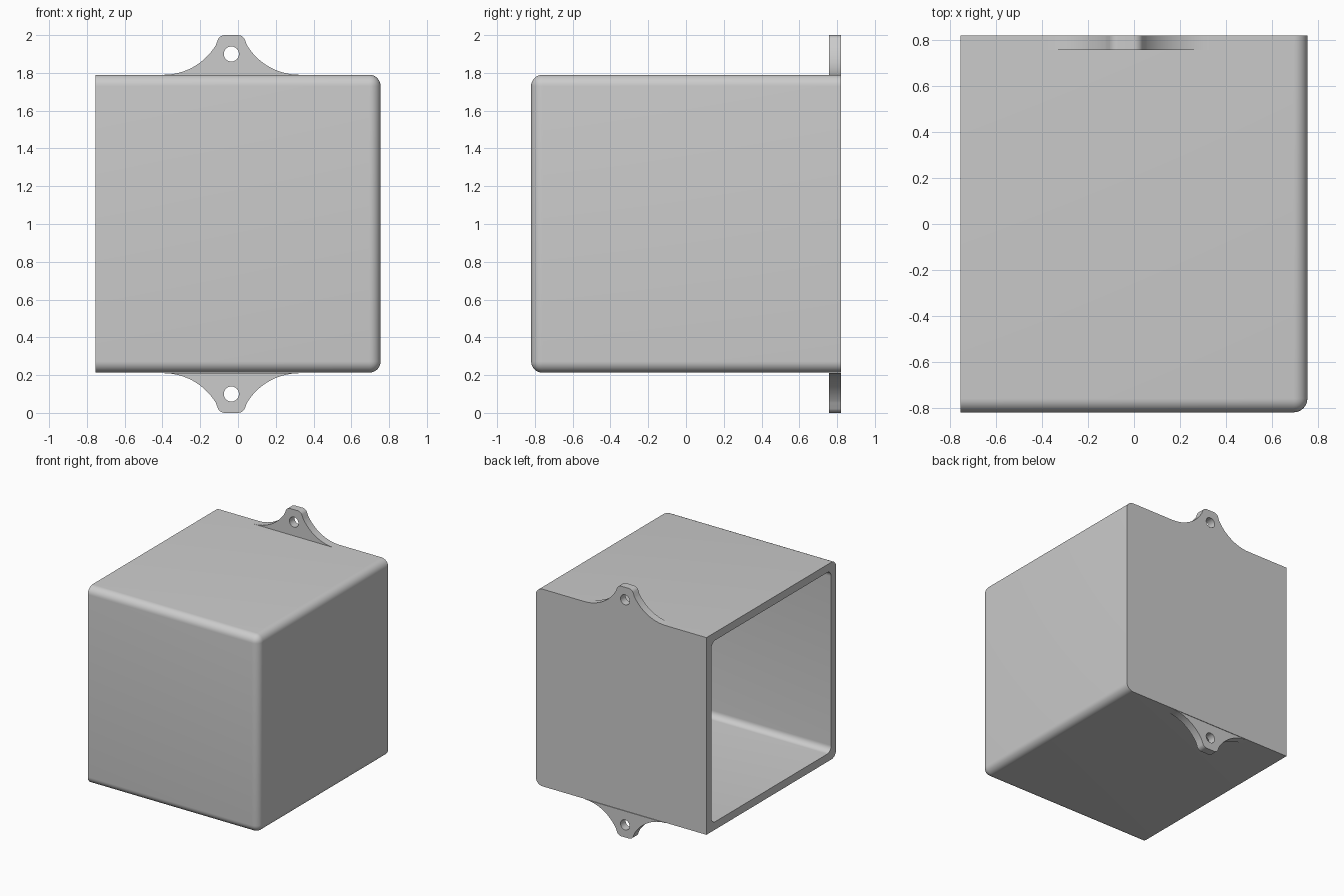
import bpy, bmesh
from math import sin, cos, pi, radians
from mathutils import Vector

if "Cube" in bpy.data.objects:
    bpy.data.objects.remove(bpy.data.objects["Cube"])

grey = bpy.data.materials.new("plain grey")
grey.use_nodes = True
GREY = (0.6, 0.6, 0.6, 1)
grey.diffuse_color = GREY
grey.node_tree.nodes["Principled BSDF"].inputs["Base Color"].default_value = GREY

HALF_X, HALF_Y = 0.755, 0.82
BOTTOM, TOP = 0.213, 1.79
WALL = 0.063
CENTRE_X = -0.035


def activate(obj):
    bpy.ops.object.select_all(action="DESELECT")
    obj.select_set(True)
    bpy.context.view_layer.objects.active = obj


def rounded_box(name, low, high, radius, is_round):
    """Box between two corners; edges chosen by is_round(midpoint) are filleted."""
    low, high = Vector(low), Vector(high)
    bm = bmesh.new()
    bmesh.ops.create_cube(bm, size=1)
    edges = [e for e in bm.edges if is_round((e.verts[0].co + e.verts[1].co) / 2)]
    for v in bm.verts:
        v.co = (low + high) / 2 + v.co * (high - low)
    bmesh.ops.bevel(bm, geom=edges, offset=radius, segments=8, profile=0.5,
                    affect="EDGES", clamp_overlap=True)
    mesh = bpy.data.meshes.new(name)
    bm.to_mesh(mesh)
    bm.free()
    mesh.materials.append(grey)
    obj = bpy.data.objects.new(name, mesh)
    bpy.context.collection.objects.link(obj)
    return obj


# Housing: back and open side keep sharp rims, all other edges are rounded
housing = rounded_box("housing", (-HALF_X, -HALF_Y, BOTTOM), (HALF_X, HALF_Y, TOP),
                      0.06, lambda m: m.x > -0.4 and m.y < 0.4)

# Cavity open towards -x
cavity = rounded_box("cavity_cutter", (-1, WALL - HALF_Y, BOTTOM + WALL),
                     (HALF_X - WALL, HALF_Y - WALL, TOP - WALL),
                     0.05, lambda m: True)
cavity.hide_render = True
cut = housing.modifiers.new("hollow", "BOOLEAN")
cut.operation = "DIFFERENCE"
cut.solver = "EXACT"
cut.object = cavity
activate(housing)
bpy.ops.object.modifier_apply(modifier=cut.name)
bpy.data.objects.remove(cavity)
bpy.ops.object.shade_smooth_by_angle(angle=radians(30))


def arc(cx, cy, r, start, end, steps):
    return [(cx + r * cos(start + (end - start) * i / steps),
             cy + r * sin(start + (end - start) * i / steps)) for i in range(steps + 1)]


def mounting_ear(name, base, direction):
    """Flared tab with a screw hole, growing up (+1) or down (-1) from base."""
    height, flare, tip, lean = 0.21, 0.324, 0.042, radians(59)
    # Concave flare, then small convex corner, mirrored to the other side
    side = arc(0.36, flare, flare, -pi / 2, -pi / 2 - lean, 20)
    side += arc(0.034, height - tip, tip, pi / 2 - lean, pi / 2, 8)
    outline = side + [(-x, y) for x, y in reversed(side)]
    hole = arc(0, 0.11, 0.04, 0, 2 * pi, 32)[:-1]

    curve = bpy.data.curves.new(name, "CURVE")
    curve.dimensions = "2D"
    curve.fill_mode = "BOTH"
    curve.extrude = WALL / 2
    for points in (outline, hole):
        spline = curve.splines.new("POLY")
        spline.points.add(len(points) - 1)
        spline.use_cyclic_u = True
        for p, (x, y) in zip(spline.points, points):
            p.co = (x, y * direction, 0, 1)
    curve.materials.append(grey)
    ear = bpy.data.objects.new(name, curve)
    bpy.context.collection.objects.link(ear)
    ear.location = (CENTRE_X, HALF_Y - WALL / 2, base)
    ear.rotation_euler.x = pi / 2
    activate(ear)
    bpy.ops.object.convert(target="MESH")
    ear = bpy.context.object

    # Weld the caps to the rim and face everything outward
    bm = bmesh.new()
    bm.from_mesh(ear.data)
    bmesh.ops.remove_doubles(bm, verts=bm.verts, dist=0.0001)
    bmesh.ops.recalc_face_normals(bm, faces=bm.faces)
    bm.to_mesh(ear.data)
    bm.free()
    bpy.ops.object.shade_smooth_by_angle(angle=radians(30))


mounting_ear("upper_mounting_ear", TOP, 1)
mounting_ear("lower_mounting_ear", BOTTOM - 0.003, -1)
